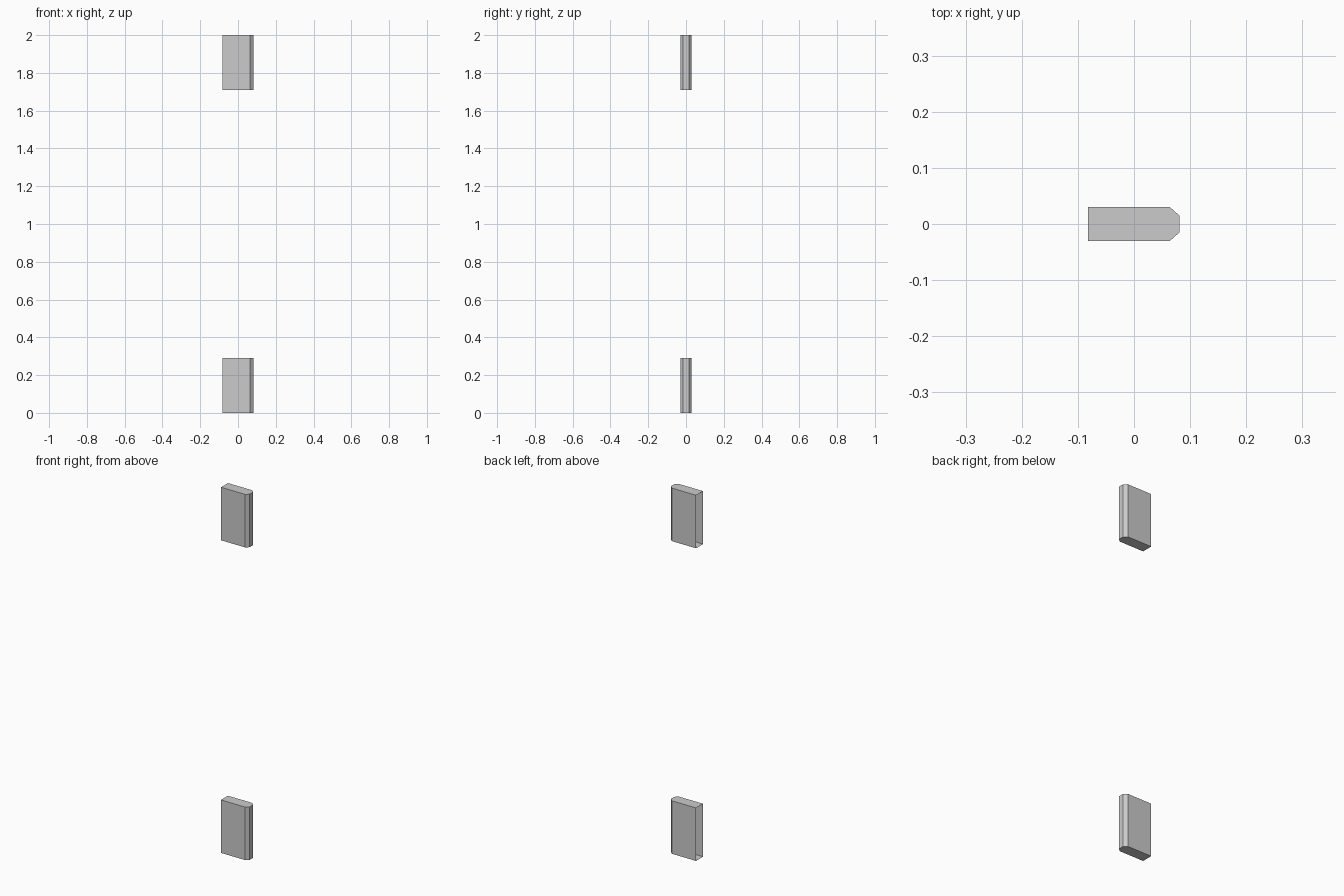
import bpy, bmesh

if "Cube" in bpy.data.objects:
    bpy.data.objects.remove(bpy.data.objects["Cube"])

# Plan of a stub: flat sides with a chamfered nose at +x, open at -x
HALF = [(-0.082, 0.03), (0.064, 0.03), (0.081, 0.015)]
PROFILE = [(x, -y) for x, y in HALF] + HALF[::-1]
HEIGHT = 0.29


def stub(name, z0):
    bm = bmesh.new()
    low = [bm.verts.new((x, y, z0)) for x, y in PROFILE]
    high = [bm.verts.new((x, y, z0 + HEIGHT)) for x, y in PROFILE]
    # End caps
    bm.faces.new(low[::-1])
    bm.faces.new(high)
    # Side walls; the closing wall at -x is left out
    for i in range(len(PROFILE) - 1):
        bm.faces.new((low[i], low[i + 1], high[i + 1], high[i]))
    mesh = bpy.data.meshes.new(name)
    bm.to_mesh(mesh)
    bm.free()
    obj = bpy.data.objects.new(name, mesh)
    bpy.context.collection.objects.link(obj)


# Matching lower and upper pieces
stub("lower_bracket", 0.0)
stub("upper_bracket", 2.0 - HEIGHT)
